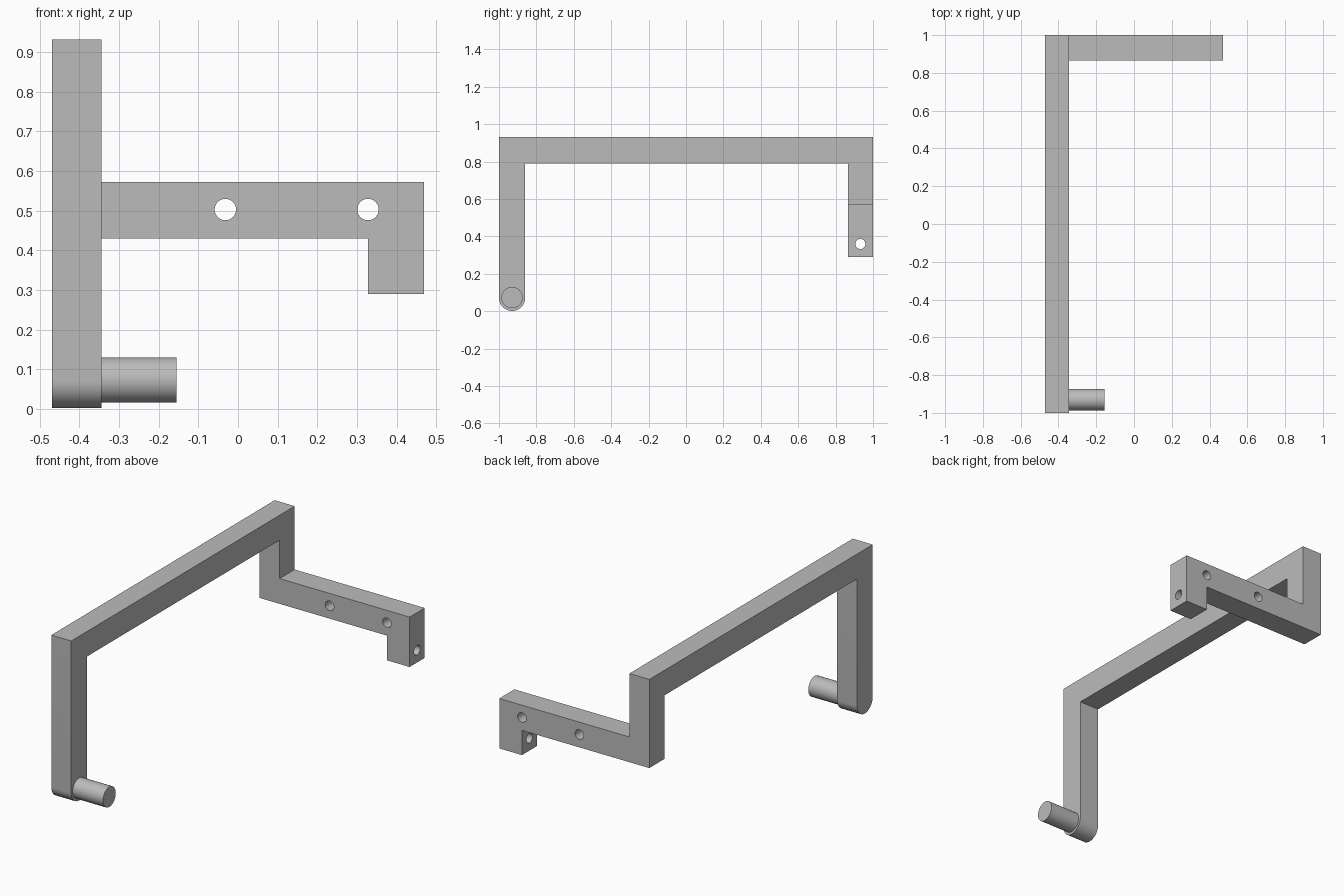
import bpy, bmesh, math
from mathutils import Matrix, Vector

if "Cube" in bpy.data.objects:
    bpy.data.objects.remove(bpy.data.objects["Cube"], do_unlink=True)

# Single plain grey finish
grey = bpy.data.materials.new("plain_grey")
grey.use_nodes = True
grey.diffuse_color = (0.5, 0.5, 0.5, 1)
grey.node_tree.nodes["Principled BSDF"].inputs["Base Color"].default_value = (0.5, 0.5, 0.5, 1)


def add_object(name, bm):
    bmesh.ops.recalc_face_normals(bm, faces=bm.faces)
    mesh = bpy.data.meshes.new(name)
    bm.to_mesh(mesh)
    bm.free()
    mesh.materials.append(grey)
    ob = bpy.data.objects.new(name, mesh)
    bpy.context.collection.objects.link(ob)
    return ob


def extrude_profile(name, points, direction):
    bm = bmesh.new()
    face = bm.faces.new([bm.verts.new(p) for p in points])
    result = bmesh.ops.extrude_face_region(bm, geom=[face])
    moved = [v for v in result["geom"] if isinstance(v, bmesh.types.BMVert)]
    bmesh.ops.translate(bm, verts=moved, vec=direction)
    # Extruding leaves the starting cap in place only when it is isolated
    bmesh.ops.holes_fill(bm, edges=bm.edges)
    return add_object(name, bm)


def cylinder(name, centre, radius, length, axis, sides=48):
    bm = bmesh.new()
    turn = Vector((0, 0, 1)).rotation_difference(Vector(axis)).to_matrix().to_4x4()
    bmesh.ops.create_cone(bm, cap_ends=True, segments=sides, radius1=radius,
                          radius2=radius, depth=length,
                          matrix=Matrix.Translation(centre) @ turn)
    return add_object(name, bm)


def combine(target, tool, operation):
    mod = target.modifiers.new(tool.name, "BOOLEAN")
    mod.operation = operation
    mod.solver = "EXACT"
    mod.object = tool
    bpy.context.view_layer.objects.active = target
    bpy.ops.object.modifier_apply(modifier=mod.name)
    bpy.data.objects.remove(tool, do_unlink=True)


def smooth(ob):
    bpy.ops.object.select_all(action="DESELECT")
    ob.select_set(True)
    bpy.context.view_layer.objects.active = ob
    bpy.ops.object.shade_smooth_by_angle(angle=math.radians(30))


LEFT, RIGHT = -0.47, 0.47        # overall width
INNER = -0.345                   # inner side of the frame
TOP, BEAM_LOW = 0.932, 0.79
ARM_TOP, ARM_LOW, FOOT_LOW = 0.573, 0.43, 0.29
BACK_IN = 0.865
ROUND = 0.07                     # rounded leg end

# Frame: front leg with round end, long beam and short back post
outline = [(-1, TOP), (1, TOP), (1, ARM_LOW), (BACK_IN, ARM_LOW),
           (BACK_IN, BEAM_LOW), (-1 + 2 * ROUND, BEAM_LOW)]
for i in range(25):
    a = -math.pi * i / 24
    outline.append((-1 + ROUND + ROUND * math.cos(a), ROUND + 0.002 + ROUND * math.sin(a)))
frame = extrude_profile("hooked_frame", [(LEFT, y, z) for y, z in outline],
                        (INNER - LEFT, 0, 0))

# Cross arm with a drop at its free end
arm_outline = [(INNER - 0.05, ARM_LOW), (INNER - 0.05, ARM_TOP), (RIGHT, ARM_TOP),
               (RIGHT, FOOT_LOW), (0.328, FOOT_LOW), (0.328, ARM_LOW)]
arm = extrude_profile("cross_arm", [(x, BACK_IN, z) for x, z in arm_outline],
                      (0, 1 - BACK_IN, 0))
combine(frame, arm, "UNION")

# Screw holes through the arm and the drop
for x in (-0.032, 0.328):
    combine(frame, cylinder("arm_hole", (x, 0.93, 0.503), 0.027, 0.4, (0, 1, 0)), "DIFFERENCE")
combine(frame, cylinder("drop_hole", (0.4, 0.932, 0.36), 0.027, 0.4, (1, 0, 0)), "DIFFERENCE")
smooth(frame)

# Round peg at the foot of the front leg
peg_end = -0.155
peg = cylinder("round_peg", ((INNER + peg_end) / 2, -1 + ROUND, 0.073), 0.057,
               peg_end - INNER, (1, 0, 0))
smooth(peg)
